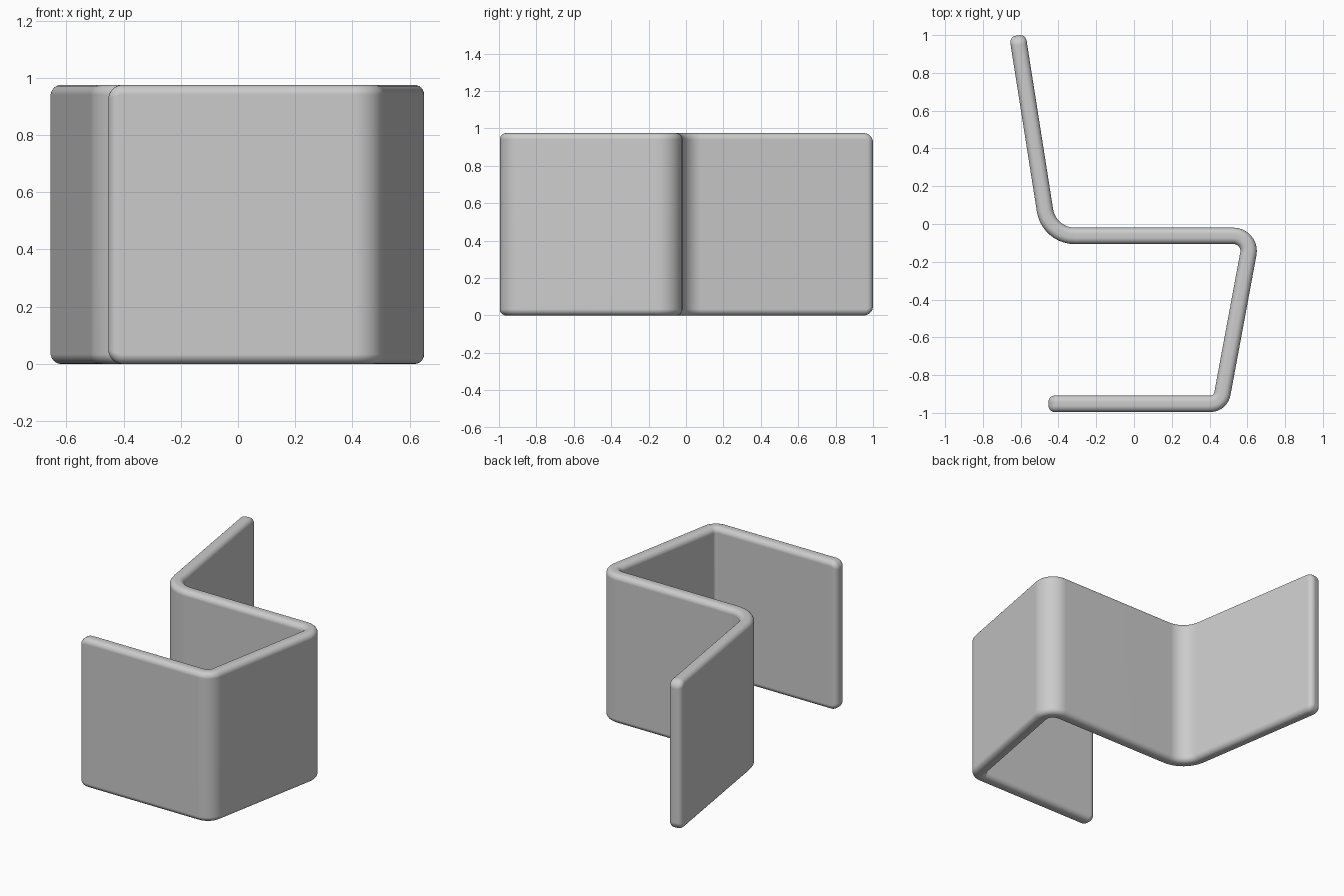
import bpy, bmesh, math
from mathutils import Vector

if "Cube" in bpy.data.objects:
    bpy.data.objects.remove(bpy.data.objects["Cube"])

HEIGHT = 0.975          # width of the bent sheet, measured along z
T = 0.0435              # half thickness
EDGE = 0.034            # rounding of the sheet's edges
CORNER = 0.05           # rounding of the sheet's free corners
ARC = 6

# Centre line of the sheet: (x, y, bend radius)
path = [(-0.453, -0.952, 0), (0.458, -0.952, 0.065), (0.623, -0.063, 0.08),
        (-0.45, -0.063, 0.16), (-0.617, 0.998, 0)]


def fillet(a, b, c, radius, steps=10):
    """Points of an arc that rounds corner b."""
    u, v = (a - b).normalized(), (c - b).normalized()
    half = u.angle(v) / 2
    centre = b + (u + v).normalized() * radius / math.sin(half)
    p = b + u * radius / math.tan(half) - centre
    q = b + v * radius / math.tan(half) - centre
    turn = math.pi - 2 * half
    return [centre + (p * math.sin((1 - i / steps) * turn) + q * math.sin(i / steps * turn))
            / math.sin(turn) for i in range(steps + 1)]


def ring(bm, p, normal, d):
    """Rounded rectangular section at p, d away from the nearest free end."""
    inset = CORNER - math.sqrt(CORNER ** 2 - max(CORNER - d, 0) ** 2)
    thin = EDGE - math.sqrt(EDGE ** 2 - max(EDGE - d, 0) ** 2)
    t, h, r = T - thin, HEIGHT / 2 - inset, max(EDGE - thin, 0.0008)
    verts = []
    for k, (sx, sz) in enumerate([(1, 1), (-1, 1), (-1, -1), (1, -1)]):
        for i in range(ARC + 1):
            ang = math.pi / 2 * (k + i / ARC)
            n = sx * (t - r) + r * math.cos(ang)
            z = sz * (h - r) + r * math.sin(ang)
            verts.append(bm.verts.new((p.x + normal.x * n, p.y + normal.y * n, HEIGHT / 2 + z)))
    return verts


# Stations along the centre line: position, tangent, distance from the free end
pts = [Vector(q[:2]) for q in path]
caps = [CORNER * (1 - math.cos(math.pi / 2 * i / 8)) for i in range(9)]
first = (pts[1] - pts[0]).normalized()
last = (pts[-1] - pts[-2]).normalized()
stations = [(pts[0] + first * d, first, d) for d in caps]
for i in range(1, len(pts) - 1):
    arc = fillet(pts[i - 1], pts[i], pts[i + 1], path[i][2])
    a = (pts[i] - pts[i - 1]).normalized()
    b = (pts[i + 1] - pts[i]).normalized()
    turn = a.angle(b)
    for j, p in enumerate(arc):
        f = j / (len(arc) - 1)
        tangent = (a * math.sin((1 - f) * turn) + b * math.sin(f * turn)) / math.sin(turn)
        stations.append((p, tangent, CORNER))
stations += [(pts[-1] - last * d, last, d) for d in reversed(caps)]

# Bent sheet: base, leg, seat and back in one piece
bm = bmesh.new()
rings = [ring(bm, p, Vector((-t.y, t.x)), d) for p, t, d in stations]
count = len(rings[0])
for r0, r1 in zip(rings, rings[1:]):
    for i in range(count):
        j = (i + 1) % count
        bm.faces.new((r0[i], r0[j], r1[j], r1[i]))
bm.faces.new(rings[0])
bm.faces.new(rings[-1])
bmesh.ops.recalc_face_normals(bm, faces=bm.faces)
mesh = bpy.data.meshes.new("bent_chair_sheet")
bm.to_mesh(mesh)
bm.free()

grey = bpy.data.materials.new("light grey")
grey.diffuse_color = (0.6, 0.6, 0.6, 1)
grey.use_nodes = True
grey.node_tree.nodes["Principled BSDF"].inputs["Base Color"].default_value = grey.diffuse_color
mesh.materials.append(grey)

chair = bpy.data.objects.new("bent_chair_sheet", mesh)
bpy.context.collection.objects.link(chair)
bpy.context.view_layer.objects.active = chair
chair.select_set(True)
bpy.ops.object.shade_smooth_by_angle(angle=math.radians(40))
weighted = chair.modifiers.new("flat_panels", 'WEIGHTED_NORMAL')
weighted.keep_sharp = True
